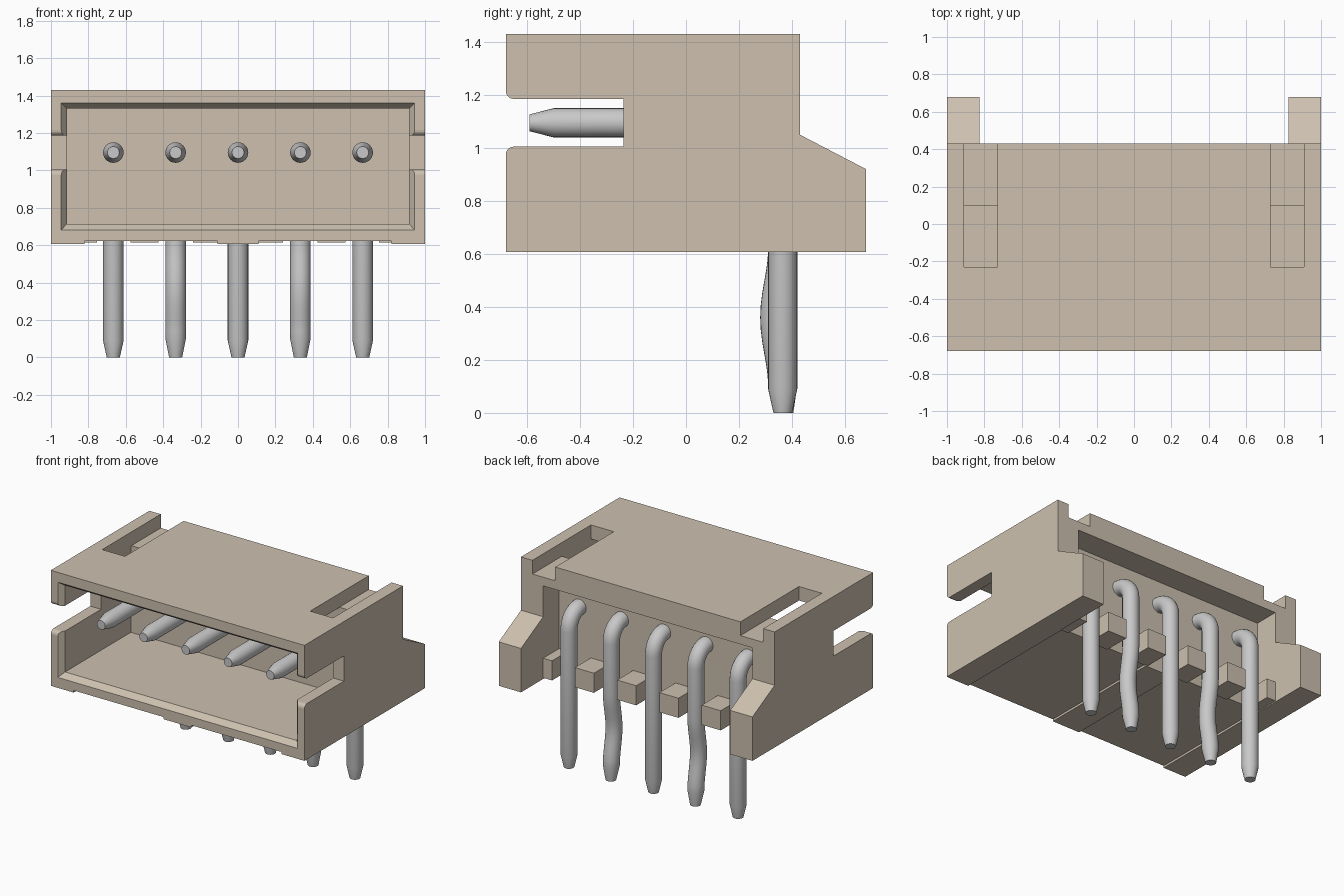
import bpy, bmesh, math
from mathutils import Vector

cube = bpy.data.objects.get("Cube")
if cube:
    bpy.data.objects.remove(cube, do_unlink=True)


def material(name, rgb, metallic=0.0):
    m = bpy.data.materials.new(name)
    m.use_nodes = True
    m.diffuse_color = (*rgb, 1)
    bsdf = m.node_tree.nodes["Principled BSDF"]
    bsdf.inputs["Base Color"].default_value = (*rgb, 1)
    bsdf.inputs["Roughness"].default_value = 0.6
    return m


BEIGE = material("beige plastic", (0.61, 0.53, 0.43))
METAL = material("grey metal", (0.58, 0.58, 0.58))


def loft(name, rings, mat):
    """Closed solid through a list of equally long point rings."""
    bm = bmesh.new()
    rows = [[bm.verts.new(p) for p in ring] for ring in rings]
    n = len(rows[0])
    for a, b in zip(rows, rows[1:]):
        for i in range(n):
            j = (i + 1) % n
            bm.faces.new((a[i], a[j], b[j], b[i]))
    bm.faces.new(rows[0][::-1])
    bm.faces.new(rows[-1])
    bmesh.ops.recalc_face_normals(bm, faces=bm.faces)
    me = bpy.data.meshes.new(name)
    bm.to_mesh(me)
    bm.free()
    me.materials.append(mat)
    ob = bpy.data.objects.new(name, me)
    bpy.context.collection.objects.link(ob)
    return ob


def rect(y, x0, x1, z0, z1):
    return [(x0, y, z0), (x1, y, z0), (x1, y, z1), (x0, y, z1)]


def box(name, x0, x1, y0, y1, z0, z1):
    return loft(name, [rect(y0, x0, x1, z0, z1), rect(y1, x0, x1, z0, z1)], BEIGE)


def cut(target, cutter):
    bpy.context.view_layer.objects.active = target
    mod = target.modifiers.new("cut", 'BOOLEAN')
    mod.operation = 'DIFFERENCE'
    mod.solver = 'EXACT'
    mod.object = cutter
    bpy.ops.object.modifier_apply(modifier=mod.name)
    bpy.data.objects.remove(cutter, do_unlink=True)


def fillet(cy, cz, r, start, end, steps=5):
    return [(cy + r * math.cos(math.radians(start + (end - start) * i / steps)),
             cz + r * math.sin(math.radians(start + (end - start) * i / steps)))
            for i in range(steps + 1)]


# Housing: side profile with a rounded front notch, extruded across the width
R = 0.03
profile = [(-0.68, 0.607), (0.68, 0.607), (0.68, 0.92), (0.43, 1.05),
           (0.43, 1.43), (-0.68, 1.43)]
profile += fillet(-0.68 + R, 1.185 + R, R, 180, 270)
profile += [(-0.235, 1.185), (-0.235, 1.005)]
profile += fillet(-0.68 + R, 1.005 - R, R, 90, 180)
housing = loft("housing", [[(x, y, z) for y, z in profile] for x in (-1, 1)], BEIGE)

# Front cavity with a chamfered lip
cut(housing, loft("cavity_cutter", [
    rect(-0.72, -0.975, 0.975, 0.65, 1.39),
    rect(-0.64, -0.915, 0.915, 0.713, 1.33),
    rect(0.10, -0.915, 0.915, 0.713, 1.33)], BEIGE))

# Rear recess between the two wings
cut(housing, box("recess_cutter", -0.825, 0.825, 0.25, 0.9, 0.4, 1.27))

for s in (-1, 1):
    def side_box(name, a, b, *rest):
        return box(name, min(s * a, s * b), max(s * a, s * b), *rest)
    # Roof slot: open to the cavity in front, a ledge behind
    cut(housing, side_box("slot_cutter", 0.73, 0.91, -0.23, 0.6, 1.332, 1.6))
    cut(housing, side_box("slot_hole_cutter", 0.73, 0.91, -0.23, 0.099, 1.2, 1.6))
    # Shallow relief under the floor, leaving side and centre pads
    cut(housing, side_box("relief_cutter", 0.11, 0.82, -0.9, 0.9, 0.4, 0.622))

# Spacer blocks between the pins at the rear
PITCH = 1 / 3
for i in range(4):
    c = (i - 1.5) * PITCH
    box(f"spacer_block_{i + 1}", c - 0.075, c + 0.075, 0.24, 0.43, 0.615, 0.755)
for s, side in ((-1, "right"), (1, "left")):
    box(f"end_block_{side}", min(s * 0.755, s * 0.84), max(s * 0.755, s * 0.84),
        0.24, 0.43, 0.615, 0.755)


def pin(name, x, kinked):
    """Bent round pin swept along a path in the y-z plane."""
    r, bend, py, pz = 0.055, 0.115, 0.365, 1.095
    path = [(-0.59, pz, 0.032), (-0.50, pz, r), (0.0, pz, r)]
    path += [(y, z, r) for y, z in fillet(py - bend, pz - bend, bend, 90, 0, 8)]
    if kinked:
        for i in range(13):
            t = i / 12
            path.append((py - 0.03 * math.sin(math.pi * t) ** 2, 0.62 - 0.52 * t, r))
        path += [(py + 0.005, 0.0, 0.035)]
    else:
        path += [(py, 0.09, r), (py, 0.0, 0.035)]
    pts = [Vector((x, y, z)) for y, z, _ in path]
    rings = []
    for k, p in enumerate(pts):
        t = (pts[min(k + 1, len(pts) - 1)] - pts[max(k - 1, 0)]).normalized()
        if k == len(pts) - 1:
            t = Vector((0, 0, -1))
        u = Vector((1, 0, 0))
        v = t.cross(u)
        rings.append([p + path[k][2] * (math.cos(a) * u + math.sin(a) * v)
                      for a in (2 * math.pi * j / 24 for j in range(24))])
    ob = loft(name, rings, METAL)
    bpy.ops.object.select_all(action='DESELECT')
    ob.select_set(True)
    bpy.context.view_layer.objects.active = ob
    bpy.ops.object.shade_smooth_by_angle(angle=math.radians(30))


# Row of five pins, the second and fourth kinked
for i in range(5):
    pin(f"pin_{i + 1}", (i - 2) * PITCH, i % 2 == 1)
